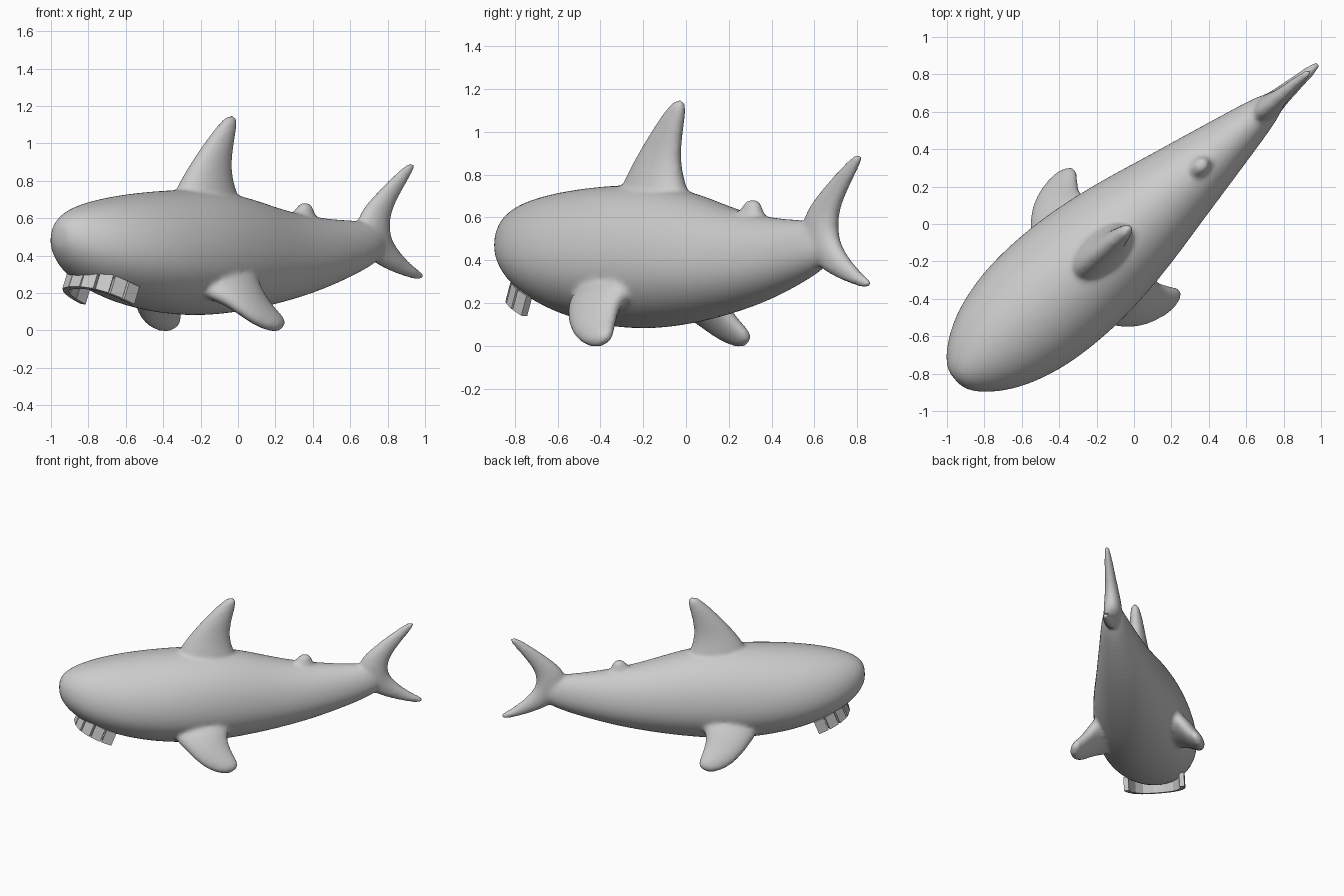
import bpy, bmesh, math
from mathutils import Vector, Matrix

if "Cube" in bpy.data.objects:
    bpy.data.objects.remove(bpy.data.objects["Cube"])

HEADING = math.radians(41)   # the swimmer lies diagonally: local x runs nose to tail
SIDES = 16


def loft(bm, rings):
    """Skin a list of closed point rings and cap both ends."""
    loops = [[bm.verts.new(p) for p in ring] for ring in rings]
    for a, b in zip(loops, loops[1:]):
        for i in range(len(a)):
            j = (i + 1) % len(a)
            bm.faces.new((a[i], a[j], b[j], b[i]))
    bm.faces.new(loops[0][::-1])
    bm.faces.new(loops[-1])


def fin(bm, stations, flip=1):
    """Stations: leading point, trailing point, half thickness."""
    st = [(Vector(a), Vector(b), h) for a, b, h in stations]
    mids = [(a + b) / 2 for a, b, h in st]
    rings = []
    for i, (a, b, h) in enumerate(st):
        along = mids[min(i + 1, len(st) - 1)] - mids[max(i - 1, 0)]
        n = (a - b).cross(along).normalized()
        ring = []
        for k in range(SIDES):
            t = 2 * math.pi * k / SIDES
            p = mids[i] + (a - b) / 2 * math.cos(t) + n * h * math.sin(t)
            ring.append(Vector((p.x, p.y * flip, p.z)))
        rings.append(ring)
    loft(bm, rings)


bm = bmesh.new()

# Body: station, half width, bottom, top
body = [(-1.27, .05, .46, .55), (-1.245, .10, .40, .60), (-1.19, .165, .325, .645),
        (-1.05, .265, .225, .695), (-.80, .345, .13, .737), (-.50, .362, .077, .76),
        (-.22, .34, .07, .765), (.05, .29, .10, .722), (.28, .235, .14, .655),
        (.52, .183, .195, .612), (.75, .13, .27, .592), (.92, .092, .335, .59),
        (1.03, .05, .40, .57)]
rings = []
for s, w, lo, hi in body:
    zc = lo + (hi - lo) * .44
    ring = []
    for k in range(SIDES):
        t = 2 * math.pi * k / SIDES
        c, q = math.cos(t), math.sin(t)
        ring.append((s, w * c, zc + q * ((hi - zc) if q > 0 else (zc - lo))))
    rings.append(ring)
loft(bm, rings)

# Dorsal fin
fin(bm, [((-.46, 0, .68), (.02, 0, .66), .13), ((-.41, 0, .78), (-.04, 0, .76), .10),
         ((-.33, 0, .89), (-.06, 0, .87), .07), ((-.225, 0, 1.01), (-.042, 0, .99), .055),
         ((-.12, 0, 1.115), (-.015, 0, 1.09), .038), ((-.065, 0, 1.155), (-.01, 0, 1.145), .022)])

# Small rear dorsal fin
fin(bm, [((.36, 0, .57), (.57, 0, .56), .065), ((.39, 0, .625), (.54, 0, .61), .05),
         ((.43, 0, .665), (.525, 0, .65), .04), ((.46, 0, .69), (.505, 0, .682), .025)])

# Tail fin, from the lower tip to the upper tip
fin(bm, [((1.295, 0, .265), (1.33, 0, .295), .018), ((1.215, 0, .28), (1.27, 0, .325), .03),
         ((1.08, 0, .315), (1.17, 0, .39), .043), ((.94, 0, .37), (1.085, 0, .475), .055),
         ((.84, 0, .48), (1.06, 0, .54), .07), ((.85, 0, .61), (1.072, 0, .62), .058),
         ((.955, 0, .71), (1.12, 0, .70), .043), ((1.08, 0, .81), (1.19, 0, .79), .032),
         ((1.19, 0, .885), (1.25, 0, .87), .022), ((1.225, 0, .90), (1.255, 0, .89), .015)])

# Pectoral fins, mirrored
pectoral = [((-.52, -.22, .22), (-.04, -.20, .32), .10), ((-.44, -.35, .18), (-.11, -.295, .24), .075),
            ((-.355, -.42, .10), (-.10, -.335, .17), .06), ((-.27, -.455, .035), (-.075, -.375, .11), .052),
            ((-.165, -.47, -.003), (-.045, -.415, .065), .04), ((-.09, -.455, -.005), (-.04, -.43, .035), .022)]
fin(bm, pectoral)
fin(bm, pectoral, -1)

bmesh.ops.recalc_face_normals(bm, faces=bm.faces)
me = bpy.data.meshes.new("shark_body")
bm.to_mesh(me)
bm.free()
shark = bpy.data.objects.new("shark_body", me)
bpy.context.collection.objects.link(shark)
shark.rotation_euler.z = HEADING
sub = shark.modifiers.new("round", 'SUBSURF')
sub.levels = sub.render_levels = 2
rem = shark.modifiers.new("fuse", 'REMESH')
rem.mode = 'VOXEL'
rem.voxel_size = .014
rem.use_smooth_shade = True
smo = shark.modifiers.new("blend", 'SMOOTH')
smo.factor = .5
smo.iterations = 8

# Teeth: blocks set along a U-shaped jaw that slopes down towards the back
jaw = [(-.90, -.20), (-.975, -.195), (-1.045, -.17), (-1.10, -.12), (-1.125, -.042),
       (-1.125, .042), (-1.10, .12), (-1.045, .17), (-.975, .195), (-.90, .20)]
slope = math.atan2(.10, .25)
bm = bmesh.new()
for (s0, t0), (s1, t1) in zip(jaw, jaw[1:]):
    s, t = (s0 + s1) / 2, (t0 + t1) / 2
    z = .275 - (s + 1.125) * .40
    m = (Matrix.Rotation(HEADING, 4, 'Z') @ Matrix.Translation((s, t, z))
         @ Matrix.Rotation(slope, 4, 'Y')
         @ Matrix.Rotation(math.atan2(t1 - t0, s1 - s0), 4, 'Z')
         @ Matrix.Diagonal((math.hypot(s1 - s0, t1 - t0) * .98, .035, .10, 1)))
    bmesh.ops.create_cube(bm, size=1, matrix=m)
me = bpy.data.meshes.new("teeth")
bm.to_mesh(me)
bm.free()
bpy.context.collection.objects.link(bpy.data.objects.new("teeth", me))
